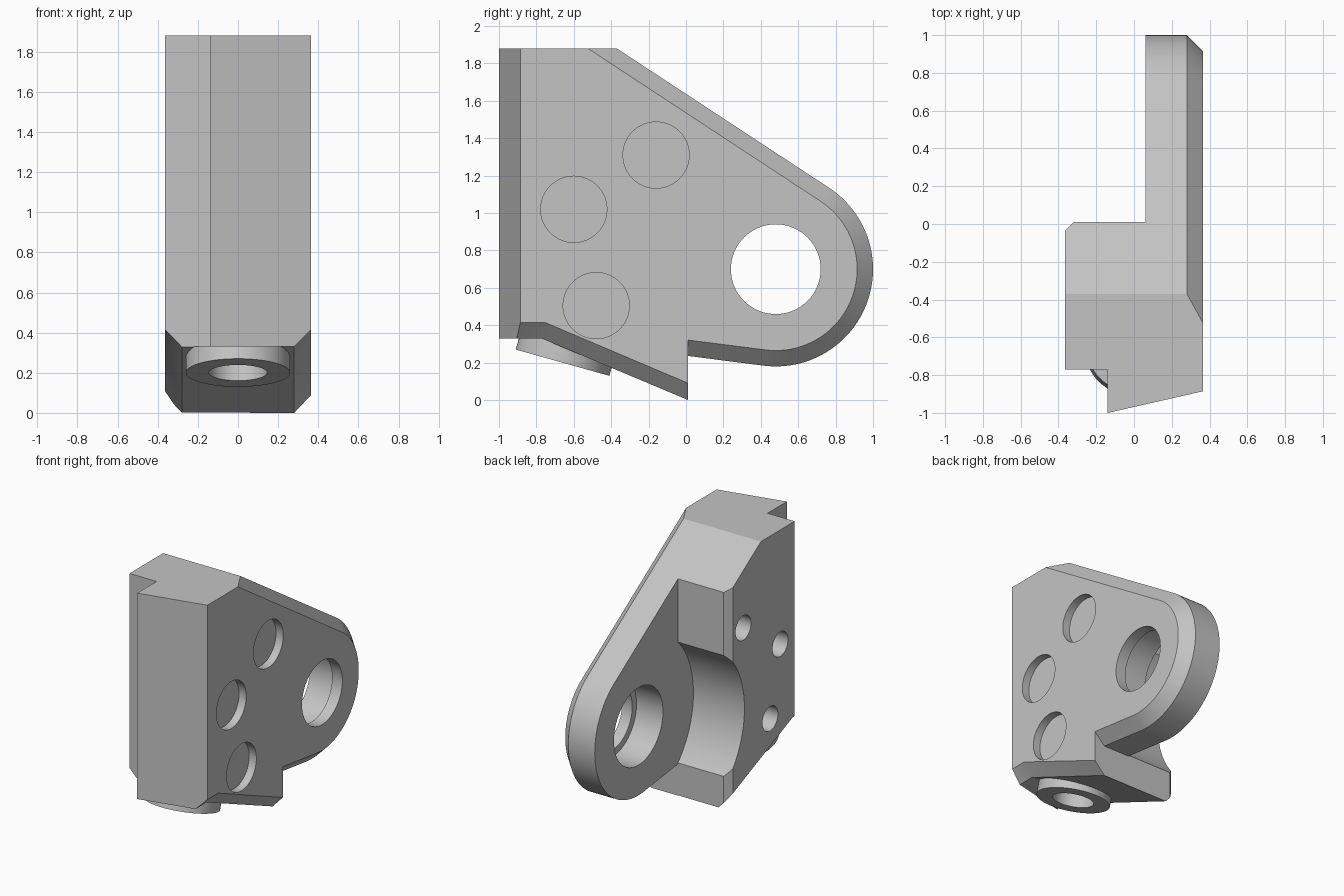
import bpy, bmesh, math
from mathutils import Vector, Matrix

cube = bpy.data.objects.get("Cube")
if cube:
    bpy.data.objects.remove(cube, do_unlink=True)

grey = bpy.data.materials.new("light_grey")
grey.use_nodes = True
colour = (0.55, 0.55, 0.55, 1)
grey.diffuse_color = colour
grey.node_tree.nodes["Principled BSDF"].inputs["Base Color"].default_value = colour

HALF = 0.365                      # half width
PIVOT_Y, PIVOT_Z = 0.48, 0.70     # pivot eye centre
CHAMFER = 0.085
BACK = 0.012


def loft(name, rings):
    """Closed solid through rings with equal point counts."""
    bm = bmesh.new()
    loops = [[bm.verts.new(p) for p in ring] for ring in rings]
    for a, b in zip(loops, loops[1:]):
        for i in range(len(a)):
            j = (i + 1) % len(a)
            bm.faces.new((a[i], a[j], b[j], b[i]))
    bm.faces.new(loops[0])
    bm.faces.new(loops[-1])
    bmesh.ops.recalc_face_normals(bm, faces=bm.faces)
    mesh = bpy.data.meshes.new(name)
    bm.to_mesh(mesh)
    bm.free()
    mesh.materials.append(grey)
    obj = bpy.data.objects.new(name, mesh)
    bpy.context.collection.objects.link(obj)
    return obj


def prism_x(name, yz, x0, x1):
    return loft(name, [[(x, y, z) for y, z in yz] for x in (x0, x1)])


def prism_z(name, xy, z0, z1):
    return loft(name, [[(x, y, z) for x, y in xy] for z in (z0, z1)])


def arc(y, z, r, a0, a1, n):
    return [(y + r * math.cos(a0 + (a1 - a0) * i / n),
             z + r * math.sin(a0 + (a1 - a0) * i / n)) for i in range(n + 1)]


def disc_x(name, y, z, r, x0, x1):
    return prism_x(name, arc(y, z, r, 0, math.tau, 64)[:-1], x0, x1)


def combine(obj, tool, operation="DIFFERENCE"):
    mod = obj.modifiers.new("combine", "BOOLEAN")
    mod.operation = operation
    mod.solver = "EXACT"
    mod.object = tool
    bpy.context.view_layer.objects.active = obj
    bpy.ops.object.modifier_apply(modifier=mod.name)
    bpy.data.objects.remove(tool, do_unlink=True)


# Side profile; bottom and rim can each be inset for the chamfers
def profile(x, bottom, rim):
    low = [(-1.1, 0.33), (-0.773, 0.33), (BACK, 0.0)]
    if bottom:
        low = [(-1.1, 0.416), (-0.756, 0.416), (BACK, 0.09)]
    r = 0.52 - rim
    eye = arc(PIVOT_Y, PIVOT_Z, r, math.radians(-97.5), math.radians(56.4), 48)
    top = [(-0.37 - rim * 1.81, 1.88), (-1.1, 1.88)]
    pts = low + [(BACK, 0.236 + rim)] + eye + top
    return [(x, y, z) for y, z in pts]


body = loft("bracket_body", [
    profile(-HALF, True, 0), profile(-HALF + CHAMFER, False, 0),
    profile(HALF - CHAMFER, False, 0), profile(HALF, True, CHAMFER)])

# Space beside the eye plate, with a round clearance around the pivot
clear_r = 0.654
a = math.acos((0.01 - PIVOT_Y) / clear_r)
gap = [(1.2, -0.2), (1.2, 2.2), (0.01, 2.2)]
gap += arc(PIVOT_Y, PIVOT_Z, clear_r, a, math.tau - a, 40) + [(0.01, -0.2)]
combine(body, prism_x("gap_cutter", gap, -0.6, 0.06))

# Slanted front, front step and small rear edge chamfer
for corners in ([(-0.6, -1.105), (0.6, -0.832), (0.6, -1.4), (-0.6, -1.4)],
                [(-0.6, -0.77), (-0.14, -0.77), (-0.14, -1.3), (-0.6, -1.3)],
                [(-0.4, -0.07), (-0.28, 0.05), (-0.4, 0.05)]):
    combine(body, prism_z("edge_cutter", corners, -0.3, 2.2))

# Tilted boss, trimmed flush with the flat underside
axis = Vector((0, 0.27, 0.963)).normalized()
foot = Vector((0, -0.66, 0.20))
turn = Matrix.Translation(foot) @ Vector((0, 0, 1)).rotation_difference(axis).to_matrix().to_4x4()


def tilted(name, r, z0, z1):
    return loft(name, [[turn @ Vector((x, y, z)) for x, y in
                        arc(0, 0, r, 0, math.tau, 64)[:-1]] for z in (z0, z1)])


boss = tilted("boss", 0.26, 0, 0.3)
combine(boss, prism_z("trim_cutter", [(-1, -2), (1, -2), (1, 1), (-1, 1)], 0.332, 1))
combine(body, boss, "UNION")
combine(body, tilted("boss_bore", 0.145, -0.1, 0.45))

# Stepped pivot hole
combine(body, disc_x("pivot_bore", PIVOT_Y, PIVOT_Z, 0.24, 0.0, 0.5))
combine(body, disc_x("pivot_counterbore", PIVOT_Y, PIVOT_Z, 0.292, -0.1, 0.28))

# Shallow pockets on the left, small blind holes on the right
for y, z in ((-0.16, 1.31), (-0.6, 1.02), (-0.48, 0.505)):
    combine(body, disc_x("pocket", y, z, 0.177, HALF - 0.06, 0.5))
    combine(body, disc_x("blind_hole", y, z, 0.092, -0.5, -HALF + 0.2))

bpy.ops.object.select_all(action="DESELECT")
body.select_set(True)
bpy.context.view_layer.objects.active = body
bpy.ops.object.shade_smooth_by_angle(angle=math.radians(20))
